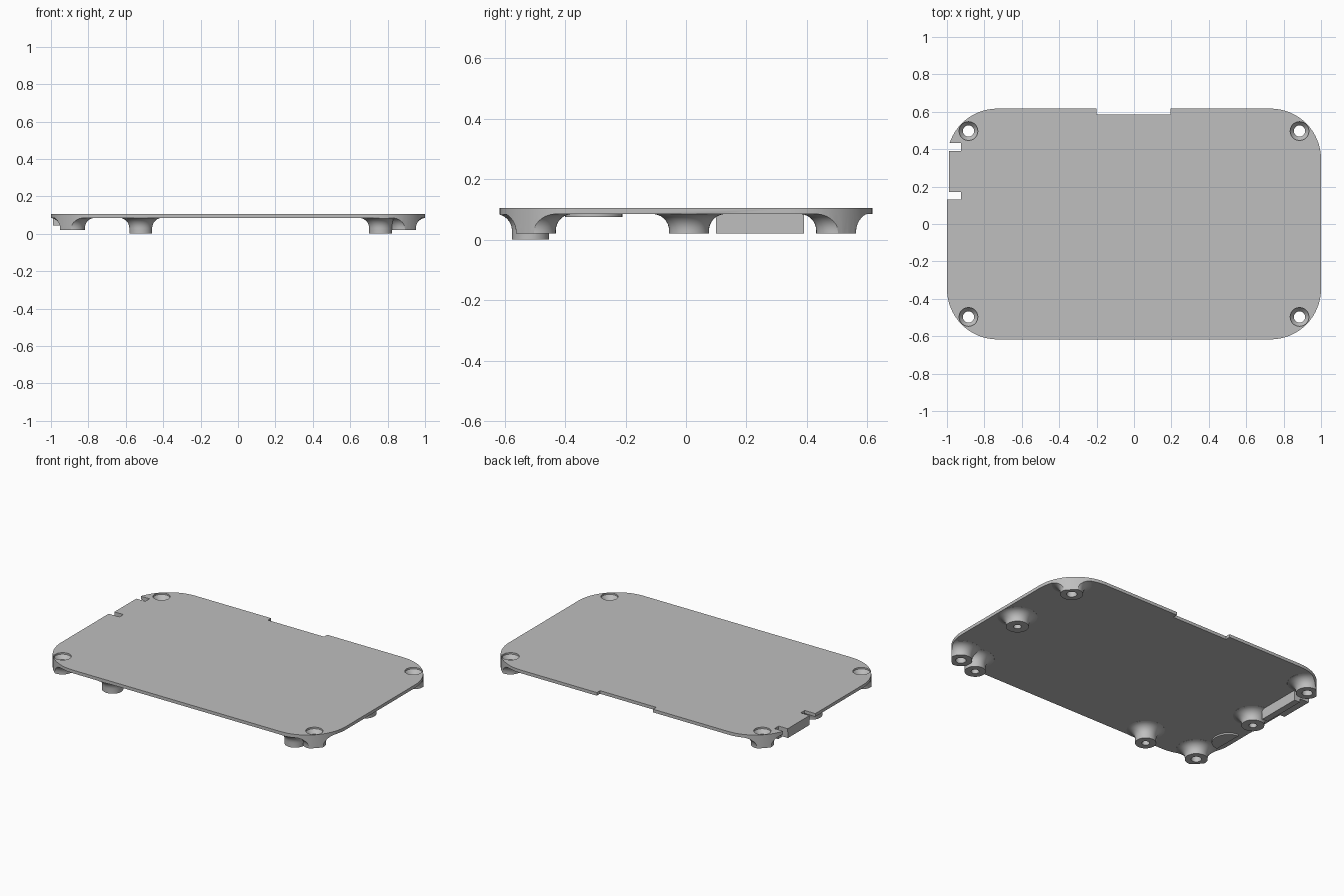
import bpy, bmesh, math
from mathutils import Matrix, Vector

cube = bpy.data.objects.get("Cube")
if cube:
    bpy.data.objects.remove(cube, do_unlink=True)

grey = bpy.data.materials.new("mid_grey")
grey.use_nodes = True
colour = (0.52, 0.52, 0.52, 1)
grey.diffuse_color = colour
grey.node_tree.nodes["Principled BSDF"].inputs["Base Color"].default_value = colour

PLATE_LOW, PLATE_TOP = 0.085, 0.105
HALF_X, HALF_Y, CORNER = 1.0, 0.617, 0.27


def finish(name, bm):
    bmesh.ops.recalc_face_normals(bm, faces=bm.faces)
    mesh = bpy.data.meshes.new(name)
    bm.to_mesh(mesh)
    bm.free()
    mesh.materials.append(grey)
    obj = bpy.data.objects.new(name, mesh)
    bpy.context.collection.objects.link(obj)
    return obj


def box(name, x, y, z):
    bm = bmesh.new()
    size = Vector((x[1] - x[0], y[1] - y[0], z[1] - z[0]))
    mid = Vector((sum(x), sum(y), sum(z))) / 2
    bmesh.ops.create_cube(bm, size=1, matrix=Matrix.Translation(mid) @ Matrix.Diagonal(size).to_4x4())
    return finish(name, bm)


def prism(name, points, low, high):
    bm = bmesh.new()
    face = bm.faces.new([bm.verts.new((x, y, low)) for x, y in points])
    new = bmesh.ops.extrude_face_region(bm, geom=[face])["geom"]
    bmesh.ops.translate(bm, verts=[v for v in new if isinstance(v, bmesh.types.BMVert)],
                        vec=(0, 0, high - low))
    return finish(name, bm)


def lathe(name, profile, x, y, steps=40):
    """Revolve (radius, z) points, starting and ending on the axis."""
    bm = bmesh.new()
    verts = [bm.verts.new((r, 0, z)) for r, z in profile]
    edges = [bm.edges.new(pair) for pair in zip(verts, verts[1:])]
    bmesh.ops.spin(bm, geom=verts + edges, cent=(0, 0, 0), axis=(0, 0, 1),
                   angle=math.tau, steps=steps)
    bmesh.ops.remove_doubles(bm, verts=bm.verts, dist=1e-5)
    bmesh.ops.translate(bm, verts=bm.verts, vec=(x, y, 0))
    return finish(name, bm)


def combine(target, other, operation):
    mod = target.modifiers.new(operation.lower(), 'BOOLEAN')
    mod.operation, mod.object, mod.solver = operation, other, 'EXACT'
    bpy.context.view_layer.objects.active = target
    bpy.ops.object.modifier_apply(modifier=mod.name)
    bpy.data.objects.remove(other, do_unlink=True)


def post(x, y, bottom, radius, flare=0.055):
    arc = [(radius + flare * (1 - math.cos(a)), PLATE_LOW - flare * (1 - math.sin(a)))
           for a in (math.radians(d) for d in range(0, 85, 12))]
    return lathe("post", [(0, bottom), (radius, bottom)] + arc +
                 [(radius + flare, PLATE_LOW + 0.01), (0, PLATE_LOW + 0.01)], x, y)


corners = [(sx * 0.885, sy * 0.497) for sx in (-1, 1) for sy in (-1, 1)]
side_posts = [(-0.885, 0.01), (0.885, 0.01)]
front_posts = [(-0.52, -0.515), (0.762, -0.515)]

# Slab with all the raised parts of its underside
base = box("base_plate", (-1.1, 1.1), (-0.7, 0.7), (PLATE_LOW, PLATE_TOP))
for x, y in corners + side_posts:
    combine(base, post(x, y, 0.02, 0.066), 'UNION')
for x, y in front_posts:
    combine(base, post(x, y, 0.0, 0.061), 'UNION')

# Port wall and its outer tab
combine(base, box("port_wall", (-0.92, -0.88), (0.10, 0.39), (0.02, 0.095)), 'UNION')
combine(base, box("port_tab", (-1.05, -0.91), (0.17, 0.388), (0.045, 0.096)), 'UNION')

# Shallow half-round pad
pad = [(-0.96 + 0.09 * math.sin(a), -0.305 + 0.095 * math.cos(a))
       for a in (math.pi * i / 16 for i in range(17))]
combine(base, prism("round_pad", pad, 0.075, 0.095), 'UNION')

# Trim everything to the rounded outline
outline = []
for quarter, (sx, sy) in enumerate([(1, 1), (-1, 1), (-1, -1), (1, -1)]):
    for i in range(17):
        a = math.pi / 2 * (quarter + i / 16)
        outline.append((sx * (HALF_X - CORNER) + CORNER * math.cos(a),
                        sy * (HALF_Y - CORNER) + CORNER * math.sin(a)))
combine(base, prism("outline", outline, -0.1, 0.2), 'INTERSECT')

# Countersunk through holes and blind screw holes
for x, y in corners:
    combine(base, lathe("screw_hole", [(0, -0.05), (0.03, -0.05), (0.03, 0.07), (0.05, 0.095),
                                       (0.05, 0.15), (0, 0.15)], x, y, 32), 'DIFFERENCE')
for x, y in side_posts + front_posts:
    combine(base, lathe("blind_hole", [(0, -0.05), (0.023, -0.05), (0.023, 0.08), (0, 0.08)],
                        x, y, 24), 'DIFFERENCE')

# Edge notches
for name, x, y in [("back_notch", (-0.2, 0.195), (0.585, 0.8)),
                   ("side_notch", (-1.2, -0.925), (0.39, 0.432)),
                   ("side_notch", (-1.2, -0.925), (0.13, 0.17)),
                   ("tab_trim", (-1.2, -0.988), (0.15, 0.41))]:
    combine(base, box(name, x, y, (-0.1, 0.2)), 'DIFFERENCE')

bpy.ops.object.select_all(action='DESELECT')
base.select_set(True)
bpy.context.view_layer.objects.active = base
bpy.ops.object.shade_smooth_by_angle(angle=math.radians(30))
